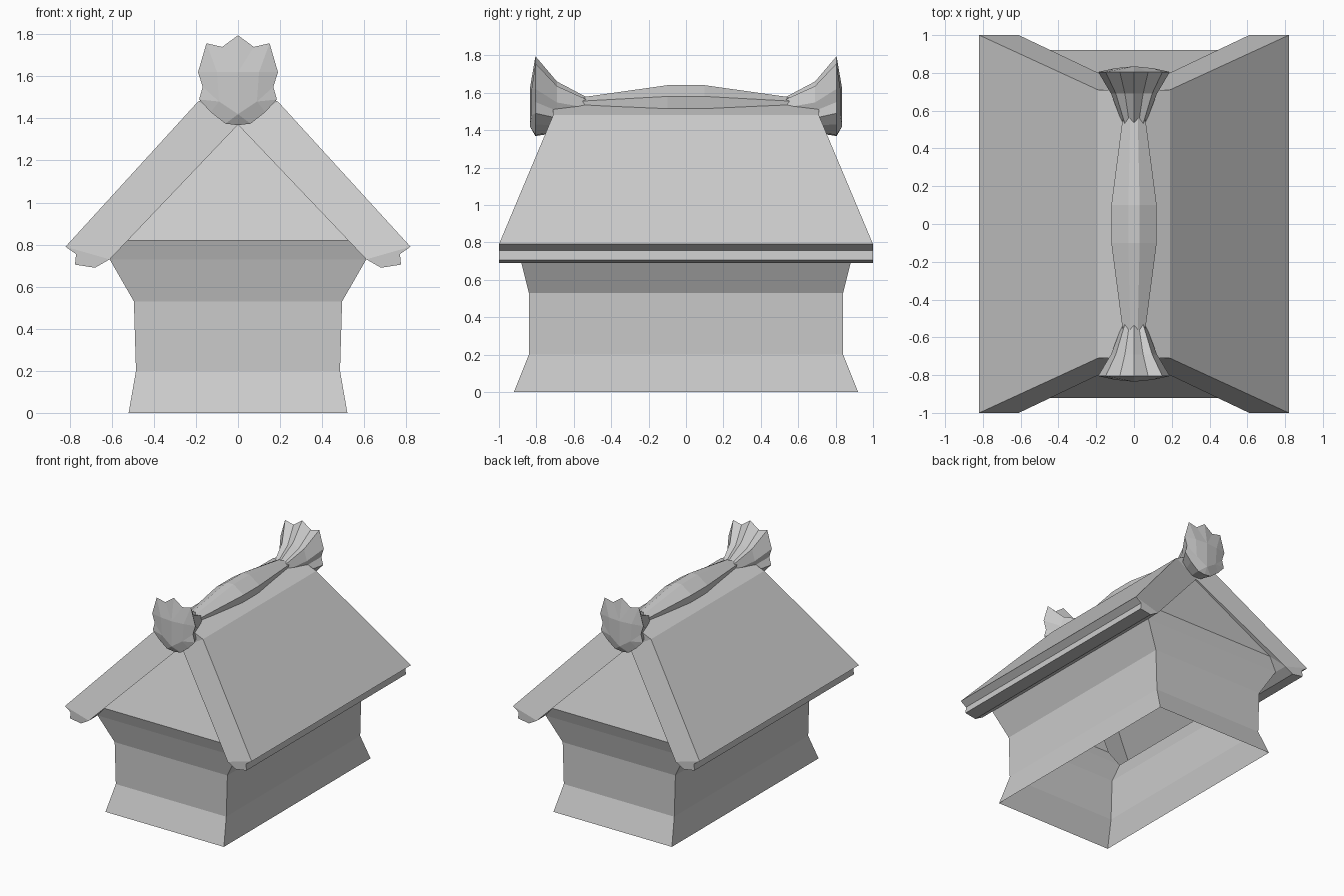
import bpy
from math import copysign

if "Cube" in bpy.data.objects:
    bpy.data.objects.remove(bpy.data.objects["Cube"])


def make(name, verts, faces, mirror=(False, False)):
    """Mesh object; mirrored copies across x and/or y, welded together."""
    mesh = bpy.data.meshes.new(name)
    mesh.from_pydata(verts, [], faces)
    obj = bpy.data.objects.new(name, mesh)
    bpy.context.collection.objects.link(obj)
    if any(mirror):
        m = obj.modifiers.new("mirror", 'MIRROR')
        m.use_axis = (mirror[0], mirror[1], False)
        m.use_clip = True
        m.merge_threshold = 0.0005
    return obj


def loft(rings, closed=True):
    """Quads between consecutive rings of equal length."""
    n = len(rings[0])
    verts = [v for r in rings for v in r]
    faces = []
    for k in range(len(rings) - 1):
        for i in range(n if closed else n - 1):
            j = (i + 1) % n
            faces.append((k*n + i, k*n + j, (k+1)*n + j, (k+1)*n + i))
    return verts, faces


# Walls: open-bottomed rectangular loft, flaring out at foot and top
levels = [(0.52, 0.92, 0), (0.485, 0.84, 0.2), (0.495, 0.84, 0.53), (0.61, 0.89, 0.73)]
rings = [[(-x, -y, z), (x, -y, z), (x, y, z), (-x, y, z)] for x, y, z in levels]
make("walls", *loft(rings))

# Gables: flared strip above the wall, then a leaning triangle
gable = [(-0.61, -0.89, 0.73), (0.61, -0.89, 0.73), (0.53, -0.92, 0.82),
         (-0.53, -0.92, 0.82), (0, -0.69, 1.38)]
make("gable", gable, [(0, 1, 2, 3), (3, 2, 4)], (False, True))

# Roof: half profile from crown to eave lip, (x, half length, z)
profile = [(0, 0.71, 1.56), (0.19, 0.71, 1.48), (0.82, 1.0, 0.79), (0.77, 1.0, 0.755),
           (0.775, 1.0, 0.705), (0.68, 1.0, 0.69), (0.61, 1.0, 0.73)]
n = len(profile)
verts, faces = loft([[(x, s * y, z) for x, y, z in profile] for s in (-1, 1)], False)
# sloping verge bands, eave ends and the reveal back to the gable
for s, o in ((-1, 0), (1, n)):
    b = len(verts)
    verts += [(0, s * 0.71, 1.37), (0, s * 0.69, 1.38),
              (0.53, s * 0.92, 0.82), (0.61, s * 0.89, 0.73)]
    faces += [tuple(o + i for i in range(2, n)), (o + 1, o + 2, o + n - 1, b),
              (o, o + 1, b), (b, o + n - 1, b + 2, b + 1), (o + n - 1, b + 3, b + 2)]
make("roof", verts, faces, (True, False))

# Ridge beam: thick and high in the middle, thin at the ends
rings = []
for y, low, wide, crown, z_low, z_wide, z_top in (
        (-0.56, 0.055, 0.06, 0.02, 1.5, 1.555, 1.575),
        (-0.1, 0.105, 0.12, 0.03, 1.50, 1.58, 1.64),
        (0.1, 0.105, 0.12, 0.03, 1.50, 1.58, 1.64),
        (0.56, 0.055, 0.06, 0.02, 1.5, 1.555, 1.575)):
    half = [(low, z_low), (wide, z_wide), (crown, z_top)]
    rings.append([(x, y, z) for x, z in half] + [(-x, y, z) for x, z in half[::-1]])
verts, faces = loft(rings)
make("ridge_beam", verts, faces)

# Ridge end ornaments: scalloped plate tapering back to the ridge
half = [(0.075, 1.74), (0.15, 1.757), (0.19, 1.62), (0.168, 1.55),
        (0.185, 1.49), (0.13, 1.43), (0.06, 1.375)]
outline = [(0, 1.795)] + half + [(0, 1.368)] + [(-x, z) for x, z in half[::-1]]
rings = [[(x * s, -y, zc + (z - 1.6) * s) for x, z in outline]
         for y, s, zc in ((0.53, 0.32, 1.513), (0.69, 0.64, 1.535), (0.805, 1.0, 1.6))]
verts, faces = loft(rings)
n, o = len(outline), 2 * len(outline)
# bulging front face
b = len(verts)
inner = [(0, 1.62), (0.1, 1.62), (0.09, 1.48), (0, 1.42), (-0.09, 1.48), (-0.1, 1.62)]
verts += [(x, -0.835 if x == 0 else -0.825, z) for x, z in inner]
right = [(0, 1, b), (1, 2, b + 1, b), (2, 3, b + 1), (3, 4, b + 2, b + 1),
         (4, 5, b + 2), (5, 6, b + 2), (6, 7, b + 3, b + 2), (7, 8, b + 3)]
swap = {b: b, b + 1: b + 5, b + 2: b + 4, b + 3: b + 3}
for f in right:
    faces.append(tuple(i if i >= b else o + i for i in f))
    faces.append(tuple(swap[i] if i >= b else o + (n - i) % n for i in f[::-1]))
faces += [(b, b + 1, b + 2, b + 3), (b, b + 3, b + 4, b + 5)]
make("ridge_end_ornament", verts, faces, (False, True))
